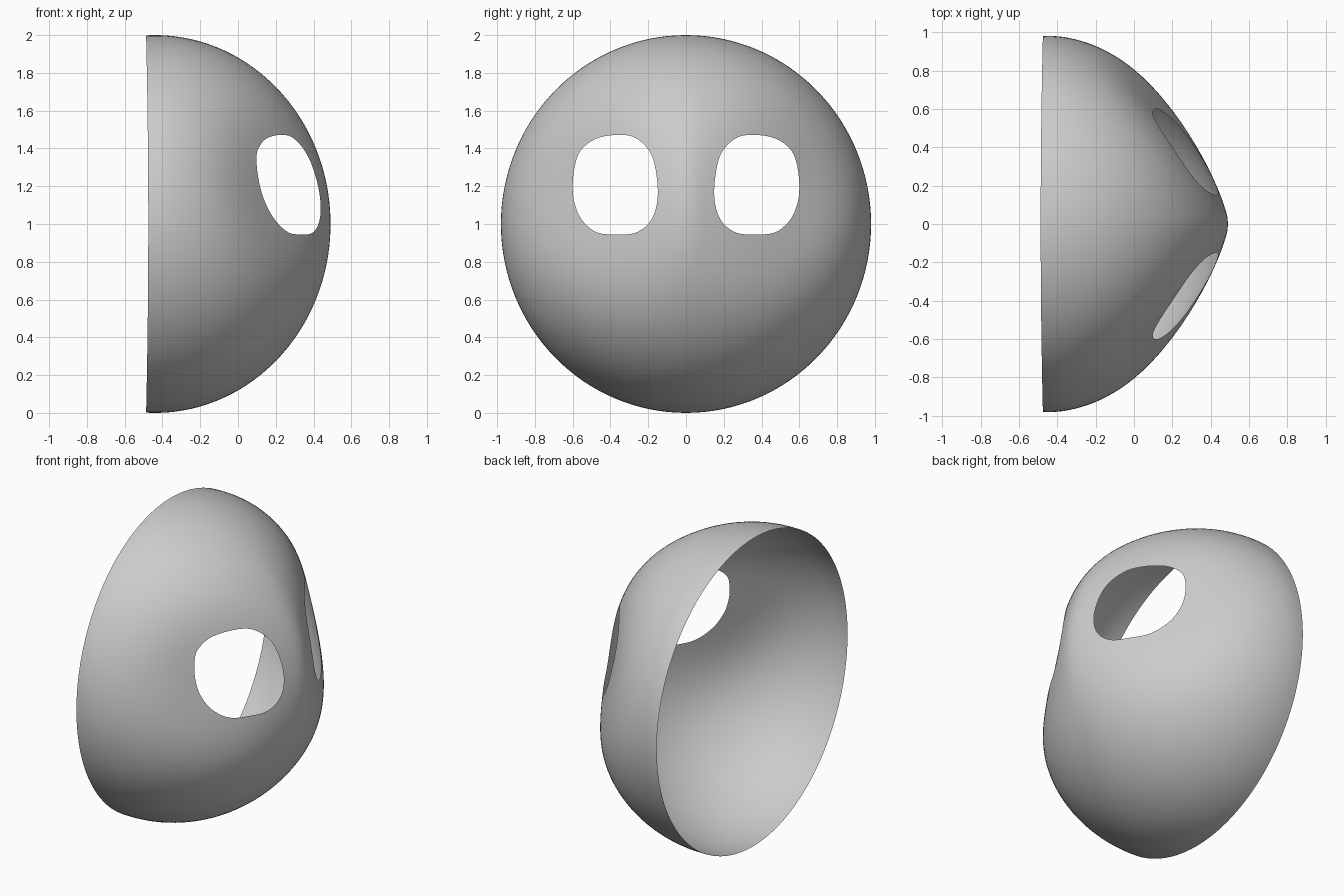
import bpy, math
from mathutils import Vector
from mathutils.geometry import delaunay_2d_cdt

if "Cube" in bpy.data.objects:
    bpy.data.objects.remove(bpy.data.objects["Cube"])

HALF_W, HALF_H, DEPTH, BACK = 0.98, 1.0, 0.93, -0.44
THETA_MAX = math.pi / 2 + 0.05
RINGS, SEGS = 40, 128

# outline of one eye opening, as (y, z) seen from the side the face looks to
EYE = [(.36, .945), (.27, .953), (.20, 1.0), (.16, 1.08), (.150, 1.2),
       (.18, 1.36), (.26, 1.452), (.36, 1.472), (.48, 1.45), (.56, 1.385),
       (.59, 1.3), (.60, 1.2), (.59, 1.11), (.55, 1.02), (.47, .955)]


def smooth_loop(pts, steps=5):
    """Closed Catmull-Rom curve through the points."""
    pts = [Vector(p) for p in pts]
    n, out = len(pts), []
    for i in range(n):
        a, b, c, d = (pts[(i + k) % n] for k in (-1, 0, 1, 2))
        for s in range(steps):
            t = s / steps
            out.append(0.5 * (2 * b + (c - a) * t + (2 * a - 5 * b + 4 * c - d) * t * t
                              + (3 * b - a - 3 * c + d) * t ** 3))
    return out


def to_dome(p):
    """Side-view (y, z) to flat polar dome coordinates."""
    v = Vector((p[0] / HALF_W, (p[1] - 1) / HALF_H))
    return v.normalized() * math.asin(min(1, v.length))


def inside(p, loop):
    hit = False
    for a, b in zip(loop, loop[1:] + loop[:1]):
        if (a.y > p.y) != (b.y > p.y) and p.x < a.x + (b.x - a.x) * (p.y - a.y) / (b.y - a.y):
            hit = not hit
    return hit


def surface(p):
    """Flat dome coordinates to the face: half ellipsoid with sunken eye sockets."""
    theta = p.length
    d = p.normalized() if theta > 1e-9 else Vector((0, 0))
    y = d.x * math.sin(theta) * HALF_W
    z = 1 + d.y * math.sin(theta) * HALF_H
    c = math.cos(theta)
    socket = 0.16 * math.exp(-((abs(y) - .6) / .3) ** 2 / 2 - ((z - 1.2) / .34) ** 2 / 2)
    socket *= y * y / (y * y + .01) * math.tanh(max(0, c) / .25)
    x = BACK + DEPTH * c - socket
    if c < 0:
        x += 0.012 * y * y * (-c / 0.05)
    return (x, y, z)


# eye openings, mirrored
right = [to_dome(p) for p in smooth_loop(EYE)]
left = [Vector((-p.x, p.y)) for p in right]
holes = [right, left]

# dome points, kept clear of the openings
points, edges = [], []
for hole in holes:
    base, n = len(points), len(hole)
    points += hole
    edges += [(base + i, base + (i + 1) % n) for i in range(n)]
grid = [Vector((0, 0))]
for r in range(1, RINGS + 1):
    t = THETA_MAX * r / RINGS
    n = min(SEGS, 8 * r)
    grid += [Vector((t * math.cos(2 * math.pi * k / n), t * math.sin(2 * math.pi * k / n)))
             for k in range(n)]
for g in grid:
    if not any(inside(g, h) or min((g - q).length for q in h) < .015 for h in holes):
        points.append(g)

verts, _, faces, *_ = delaunay_2d_cdt(points, edges, [], 0, 1e-6)
kept = []
for f in faces:
    mid = sum((verts[i] for i in f), Vector((0, 0))) / len(f)
    if not any(inside(mid, h) for h in holes):
        kept.append(list(f))

# mask shell
mesh = bpy.data.meshes.new("mask_shell")
mesh.from_pydata([surface(v) for v in verts], [], kept)
mesh.validate()
mesh.update()
mask = bpy.data.objects.new("mask_shell", mesh)
bpy.context.collection.objects.link(mask)
mesh.polygons.foreach_set("use_smooth", [True] * len(mesh.polygons))
mesh.update()
